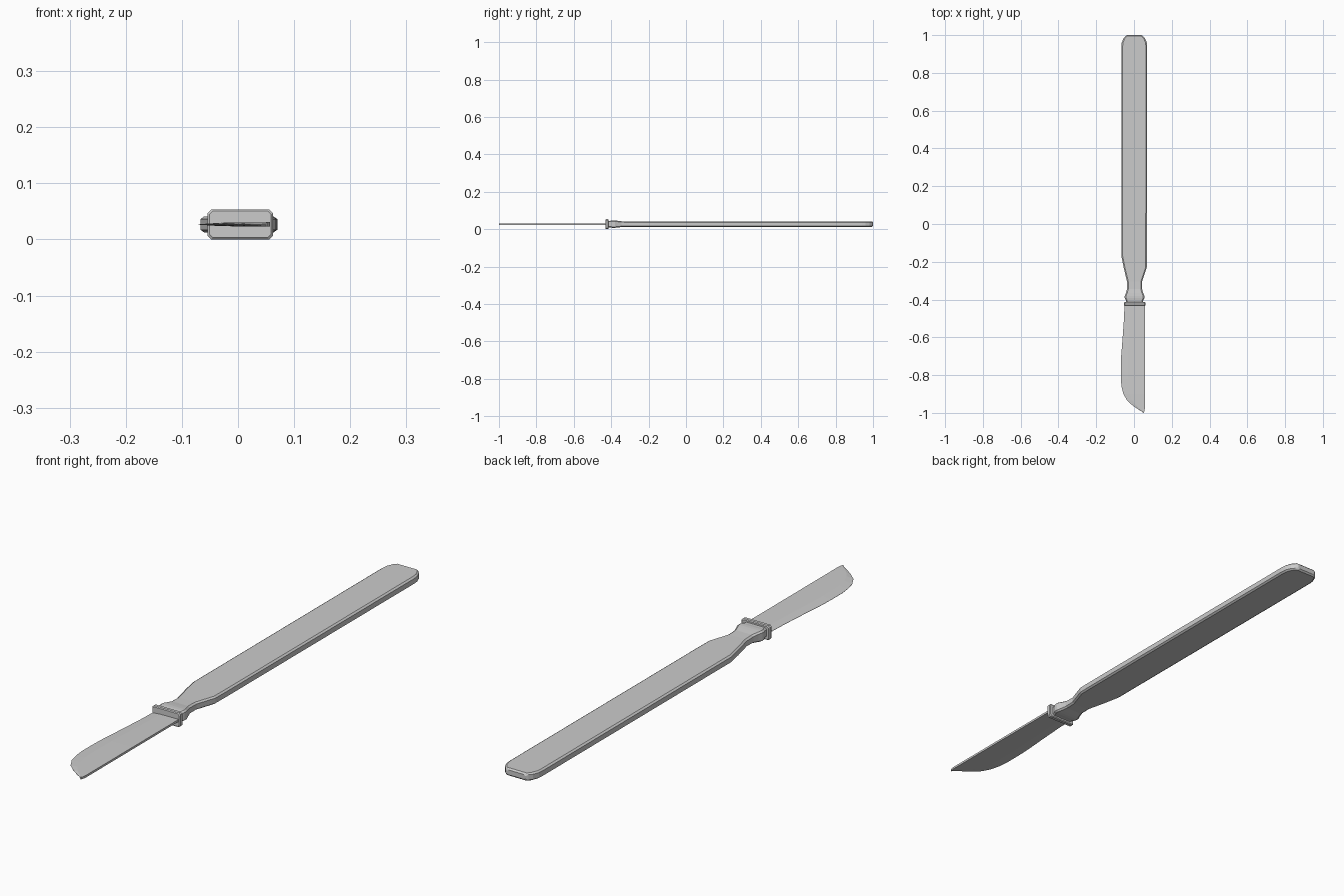
import bpy, bmesh

ZC = 0.0267  # mid-height of the knife


def loft(name, rings):
    """Skin a list of equal-length point rings and cap both ends."""
    bm = bmesh.new()
    vs = [[bm.verts.new(p) for p in ring] for ring in rings]
    n = len(vs[0])
    for a, b in zip(vs, vs[1:]):
        for i in range(n):
            j = (i + 1) % n
            bm.faces.new((a[i], a[j], b[j], b[i]))
    bm.faces.new(vs[0])
    bm.faces.new(vs[-1])
    bmesh.ops.recalc_face_normals(bm, faces=bm.faces)
    me = bpy.data.meshes.new(name)
    bm.to_mesh(me)
    bm.free()
    ob = bpy.data.objects.new(name, me)
    bpy.context.collection.objects.link(ob)
    return ob


def octagon(y, xl, xr, h, cx, cz):
    """Chamfered rectangle section across the knife at y."""
    return [(x, y, ZC + z) for x, z in (
        (xl, -h + cz), (xl + cx, -h), (xr - cx, -h), (xr, -h + cz),
        (xr, h - cz), (xr - cx, h), (xl + cx, h), (xl, h - cz))]


# Handle: y, left x, right x, half thickness
handle = [
    (1.0, -0.037, 0.039, 0.009), (0.994, -0.046, 0.048, 0.0145),
    (0.982, -0.056, 0.059, 0.0145), (0.96, -0.065, 0.068, 0.0145),
    (0.94, -0.067, 0.07, 0.0145), (-0.17, -0.067, 0.069, 0.0145),
    (-0.23, -0.055, 0.068, 0.0145), (-0.305, -0.037, 0.043, 0.0145),
    (-0.345, -0.037, 0.043, 0.0155), (-0.365, -0.043, 0.049, 0.018),
    (-0.38, -0.049, 0.055, 0.0195), (-0.393, -0.049, 0.055, 0.0195),
    (-0.405, -0.043, 0.049, 0.018), (-0.42, -0.041, 0.047, 0.018)]
loft("handle", [octagon(y, l, r, h, 0.007, 0.005) for y, l, r, h in handle])

# Guard collar between handle and blade, with softened rims
guard = [(-0.414, 0.003), (-0.417, 0), (-0.428, 0), (-0.431, 0.003)]
loft("guard", [octagon(y, -0.054 + d, 0.062 - d, 0.0267 - d, 0.006, 0.006)
               for y, d in guard])

# Blade: y, cutting edge x, spine x; wedge section thinning to the cutting edge
blade = [
    (-0.42, -0.05, 0.057), (-0.5, -0.053, 0.057), (-0.6, -0.06, 0.057),
    (-0.7, -0.068, 0.057), (-0.76, -0.07, 0.057), (-0.82, -0.07, 0.057),
    (-0.86, -0.066, 0.057), (-0.9, -0.056, 0.057), (-0.935, -0.036, 0.057),
    (-0.962, -0.006, 0.057), (-0.98, 0.02, 0.057), (-0.992, 0.04, 0.055),
    (-1.0, 0.05, 0.052)]
rings = []
for y, e, s in blade:
    m = e + 0.3 * (s - e)
    rings.append([(x, y, ZC + z) for x, z in (
        (e, -0.0004), (m, -0.003), (s, -0.004),
        (s, 0.004), (m, 0.003), (e, 0.0004))])
loft("blade", rings)
